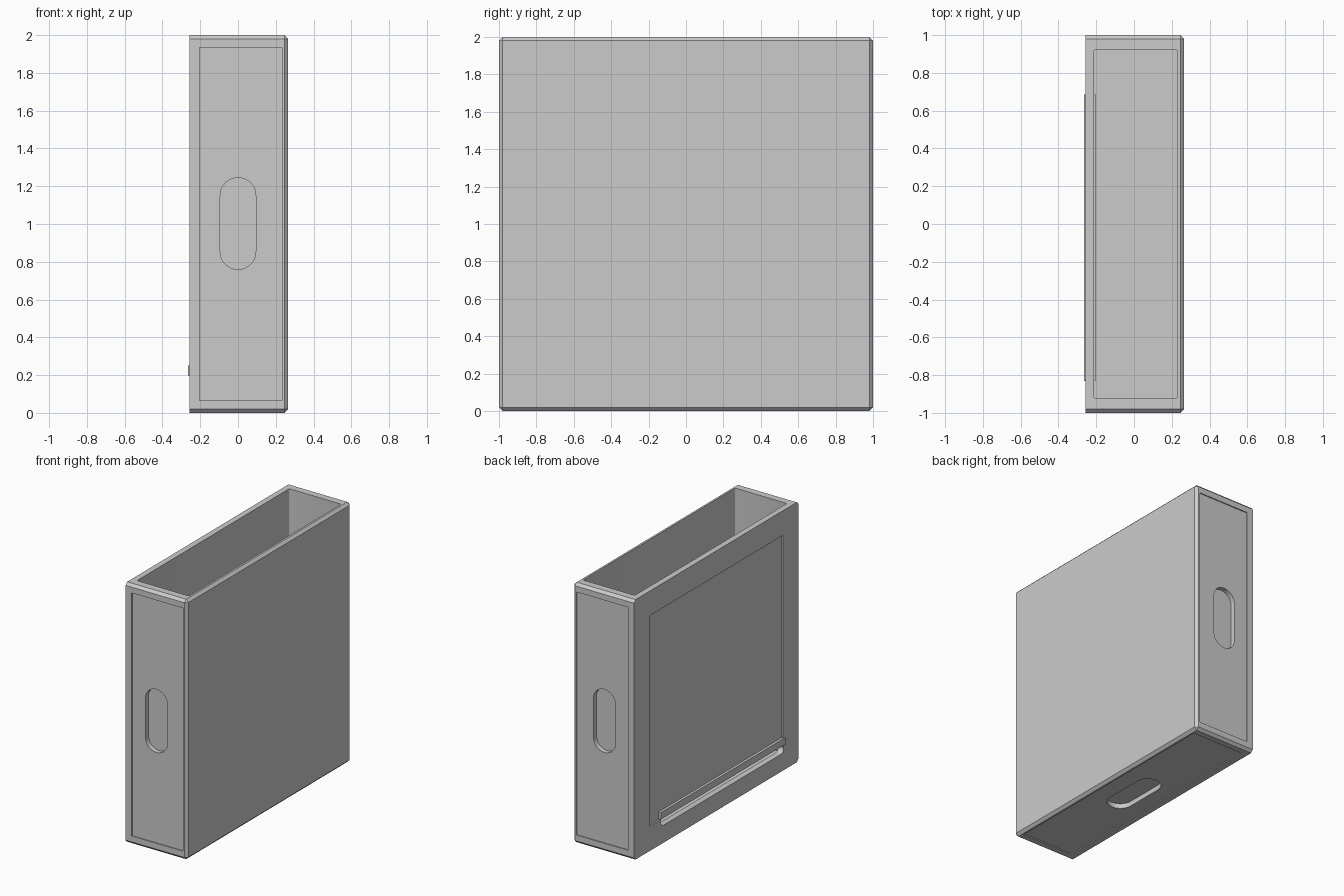
import bpy, bmesh, math
from mathutils import Vector

default = bpy.data.objects.get("Cube")
if default:
    bpy.data.objects.remove(default, do_unlink=True)

grey = bpy.data.materials.new("plain grey")
grey.use_nodes = True
COLOUR = (0.6, 0.6, 0.6, 1)
grey.diffuse_color = COLOUR
grey.node_tree.nodes["Principled BSDF"].inputs["Base Color"].default_value = COLOUR


def make_box(name, low, high, bevel=0, pick=None, segments=1):
    """Box between two corners, with the picked edges bevelled."""
    low, high = Vector(low), Vector(high)
    bm = bmesh.new()
    bmesh.ops.create_cube(bm, size=1)
    for v in bm.verts:
        v.co = (low + high) / 2 + v.co * (high - low)
    if bevel:
        bmesh.ops.bevel(bm, geom=[e for e in bm.edges if pick(e)], offset=bevel,
                        segments=segments, profile=0.5, affect='EDGES')
    bmesh.ops.recalc_face_normals(bm, faces=bm.faces)
    mesh = bpy.data.meshes.new(name)
    bm.to_mesh(mesh)
    bm.free()
    mesh.materials.append(grey)
    obj = bpy.data.objects.new(name, mesh)
    bpy.context.collection.objects.link(obj)
    return obj


def along(axis):
    """Edge test: the edge runs along the given axis."""
    def test(e):
        d = e.verts[0].co - e.verts[1].co
        return abs(d[axis]) > 0.9 * d.length
    return test


def carve(target, cutter):
    """Cut one shape out of another and discard the cutter."""
    cutter.hide_render = True
    mod = target.modifiers.new("carve", 'BOOLEAN')
    mod.operation = 'DIFFERENCE'
    mod.solver = 'EXACT'
    mod.object = cutter
    bpy.context.view_layer.objects.active = target
    bpy.ops.object.modifier_apply(modifier=mod.name)
    bpy.data.objects.remove(cutter, do_unlink=True)


# Outer case, chamfered at the corners and around its closed broad side
RIGHT, LEFT = -0.257, 0.265
case = make_box("case", (RIGHT, -1, 0), (LEFT, 1, 2), 0.02,
                lambda e: along(0)(e) or all(v.co.x > 0.2 for v in e.verts))

# Open storage well
carve(case, make_box("well", (-0.212, -0.925, 0.075), (0.23, 0.925, 2.2),
                     0.012, along(2), 3))

# Shallow recessed panels and finger slots on the narrow faces
STEP, POCKET = 0.008, 0.045
for side in (-1, 1):
    ys = sorted((side * (1 - STEP), side * 1.1))
    carve(case, make_box("panel", (-0.205, ys[0], 0.065), (0.232, ys[1], 1.935)))
    ys = sorted((side * (1 - POCKET), side * 1.1))
    carve(case, make_box("slot", (-0.094, ys[0], 0.76), (0.094, ys[1], 1.245),
                         0.0935, along(1), 10))
carve(case, make_box("panel", (-0.205, -0.935, -0.1), (0.232, 0.935, STEP)))
carve(case, make_box("slot", (-0.094, -0.243, -0.1), (0.094, 0.243, POCKET),
                     0.0935, along(2), 10))

# Square recess and long window on the broad right side
carve(case, make_box("panel", (-0.4, -0.81, 0.19), (RIGHT + 0.012, 0.81, 1.81)))
carve(case, make_box("window", (-0.4, -0.82, 0.135), (-0.1, 0.675, 0.205),
                     0.0345, along(0), 8))

# Ledge strip above the window
make_box("ledge_strip", (-0.265, -0.83, 0.197), (-0.203, 0.685, 0.25))

# Smooth the rounded slot ends, keeping other edges sharp
case.select_set(True)
bpy.context.view_layer.objects.active = case
bpy.ops.object.shade_smooth_by_angle(angle=math.radians(25))
